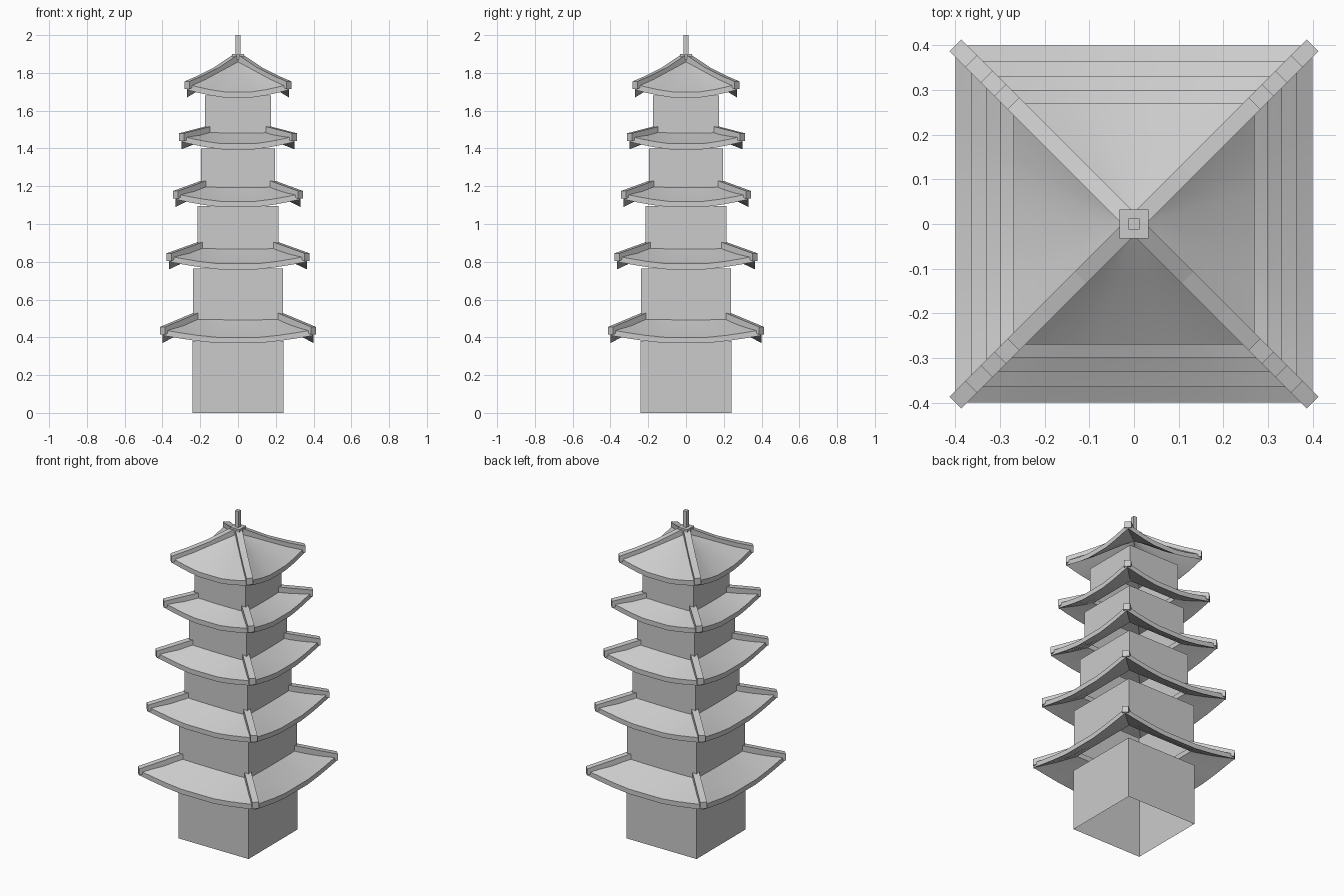
import bpy, bmesh, math
from mathutils import Vector, Matrix

if "Cube" in bpy.data.objects:
    bpy.data.objects.remove(bpy.data.objects["Cube"])

THICK = 0.03      # roof sheet thickness
RISE = 0.04       # upward sweep at the eave corners
BAR = 0.019       # half width of hip ridges


def finish(bm, name, smooth=False):
    bmesh.ops.recalc_face_normals(bm, faces=bm.faces)
    mesh = bpy.data.meshes.new(name)
    bm.to_mesh(mesh)
    bm.free()
    ob = bpy.data.objects.new(name, mesh)
    bpy.context.collection.objects.link(ob)
    if smooth:
        bpy.context.view_layer.objects.active = ob
        ob.select_set(True)
        bpy.ops.object.shade_smooth_by_angle(angle=math.radians(30))
        ob.select_set(False)
    return ob


def box(name, half, z0, z1, open_ends=False):
    bm = bmesh.new()
    bmesh.ops.create_cube(bm, size=1, matrix=Matrix.Translation((0, 0, (z0 + z1) / 2))
                          @ Matrix.Diagonal((2 * half, 2 * half, z1 - z0, 1)))
    if open_ends:
        bm.normal_update()
        ends = [f for f in bm.faces if abs(f.normal.z) > 0.5]
        bmesh.ops.delete(bm, geom=ends, context='FACES_ONLY')
    return finish(bm, name)


def roof(name, profile):
    """Four swept sides; profile is (half width, mid-side top height) from eave inward."""
    bm = bmesh.new()
    us = [-1, -0.8, -0.55, -0.28, 0.28, 0.55, 0.8, 1]
    outer, inner = profile[0][0], profile[-1][0]
    for side in range(4):
        rot = Matrix.Rotation(side * math.pi / 2, 3, 'Z')
        rows = []
        for half, z in profile:
            k = (half - inner) / (outer - inner)
            rows.append([bm.verts.new(rot @ Vector((u * half, -half,
                         z + RISE * k * max(0, (abs(u) - 0.28) / 0.72) ** 1.3))) for u in us])
        for a, b in zip(rows, rows[1:]):
            for i in range(len(us) - 1):
                bm.faces.new((a[i], a[i + 1], b[i + 1], b[i]))
    bmesh.ops.remove_doubles(bm, verts=bm.verts, dist=1e-4)
    # underside and fascia
    geo = bmesh.ops.extrude_face_region(bm, geom=bm.faces[:], use_keep_orig=True)
    low = [v for v in geo['geom'] if isinstance(v, bmesh.types.BMVert)]
    bmesh.ops.translate(bm, verts=low, vec=(0, 0, -THICK))
    return finish(bm, name, True)


def hips(name, path):
    """Square bars along the four diagonals; path is (half width, centre height)."""
    bm = bmesh.new()
    for side in range(4):
        rot = Matrix.Rotation(side * math.pi / 2, 3, 'Z')
        across = Vector((1, -1, 0)).normalized() * BAR
        up = Vector((0, 0, 0.02))
        rings = []
        for d, z in path:
            c = Vector((d, d, z))
            rings.append([bm.verts.new(rot @ (c + s * across + t * up))
                          for s, t in ((-1, -1), (1, -1), (1, 1), (-1, 1))])
        for a, b in zip(rings, rings[1:]):
            for i in range(4):
                j = (i + 1) % 4
                bm.faces.new((a[i], a[j], b[j], b[i]))
        bm.faces.new(rings[0])
        bm.faces.new(rings[-1])
    return finish(bm, name)


# storeys: wall half width, wall bottom, wall top, roof half width, eave top, roof top
tiers = [
    (0.24, 0.00, 0.38, 0.40, 0.40, 0.50),
    (0.238, 0.49, 0.765, 0.365, 0.79, 0.875),
    (0.215, 0.865, 1.095, 0.33, 1.12, 1.20),
    (0.197, 1.19, 1.40, 0.30, 1.425, 1.487),
    (0.174, 1.477, 1.68, 0.27, 1.70, 1.875),
]
for n, (half, z0, z1, eave, ze, zt) in enumerate(tiers):
    box(f"wall_{n + 1}", half, z0, z1, True)
    if n < 4:
        inner = tiers[n + 1][0] - 0.012
        mid = (eave + inner) / 2
        roof(f"roof_{n + 1}", [(eave, ze), (mid, ze + (zt - ze) * 0.45), (inner, zt)])
        hips(f"hip_ridges_{n + 1}", [(eave, ze + 0.035), (inner - 0.005, zt + 0.01)])
    else:
        roof("top_roof", [(eave, ze), (0.2, 1.742), (0.12, 1.797), (0.06, 1.838), (0.001, zt)])
        hips("top_hip_ridges", [(eave, ze + 0.035), (0.2, 1.765), (0.12, 1.805), (0.01, 1.878)])

# finial
box("finial_base", 0.032, 1.87, 1.90)
box("finial_spire", 0.012, 1.89, 2.0)
